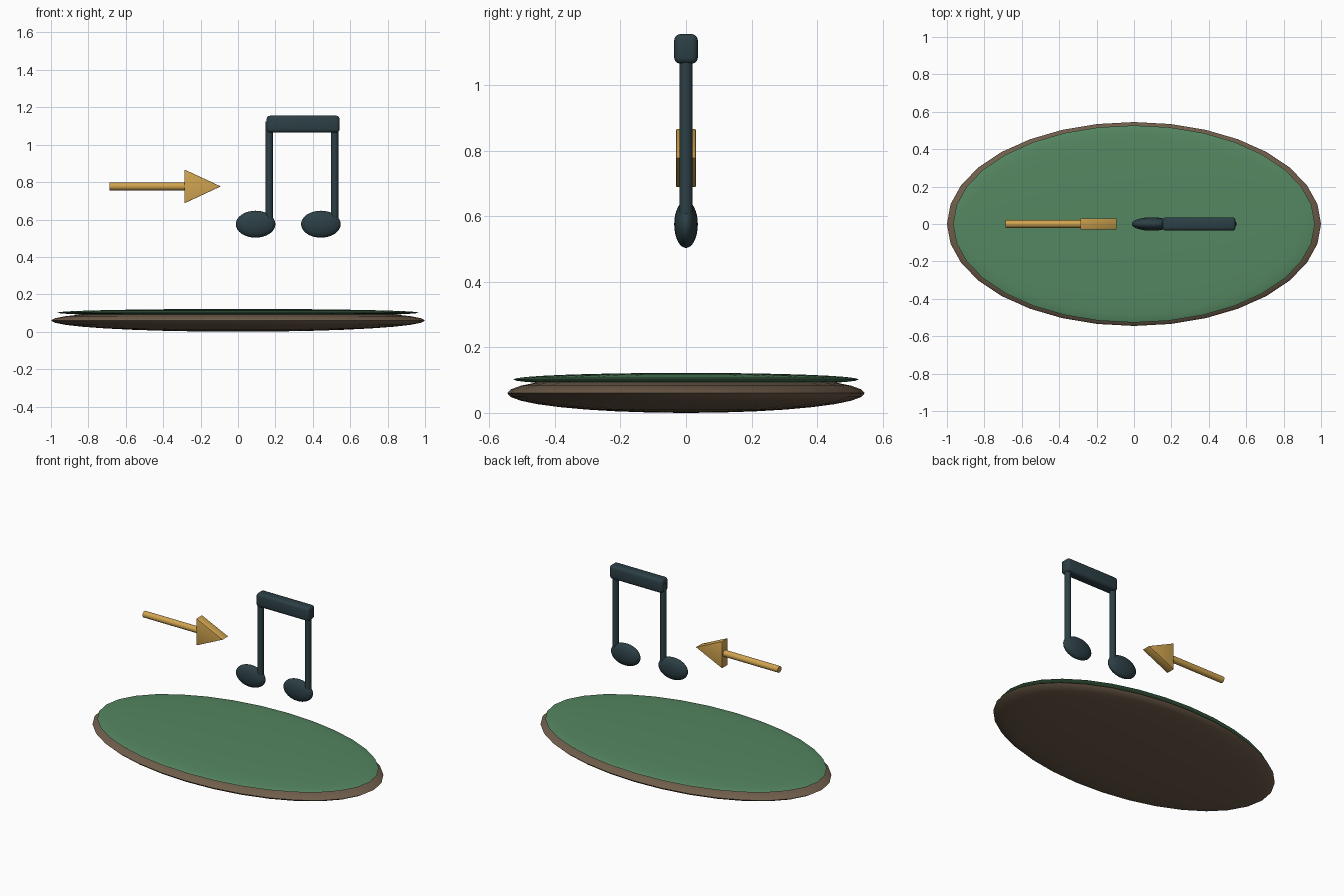
import bpy
import bmesh
from math import radians

if "Cube" in bpy.data.objects:
    bpy.data.objects.remove(bpy.data.objects["Cube"])


def material(name, rgb):
    m = bpy.data.materials.new(name)
    m.diffuse_color = (*rgb, 1)
    m.use_nodes = True
    m.node_tree.nodes["Principled BSDF"].inputs["Base Color"].default_value = m.diffuse_color
    return m


brown = material("brown", (0.16, 0.11, 0.07))
green = material("green", (0.09, 0.24, 0.12))
slate = material("slate", (0.025, 0.05, 0.06))
gold = material("gold", (0.63, 0.37, 0.08))


def finish(obj, name, mat, bevel=0, segments=3):
    obj.name = name
    obj.data.materials.append(mat)
    bpy.ops.object.select_all(action='DESELECT')
    obj.select_set(True)
    bpy.context.view_layer.objects.active = obj
    bpy.ops.object.transform_apply(location=False, rotation=True, scale=True)
    if bevel:
        b = obj.modifiers.new("bevel", 'BEVEL')
        b.width, b.segments = bevel, segments
        bpy.ops.object.modifier_apply(modifier=b.name)
    bpy.ops.object.shade_smooth_by_angle(angle=radians(35))
    return obj


def ellipsoid(name, loc, radii, mat):
    bpy.ops.mesh.primitive_uv_sphere_add(segments=32, ring_count=16, radius=1, location=loc)
    bpy.context.object.scale = radii
    finish(bpy.context.object, name, mat)


def rod(name, loc, radius, length, mat, rot=(0, 0, 0)):
    bpy.ops.mesh.primitive_cylinder_add(vertices=16, radius=radius, depth=length,
                                        location=loc, rotation=rot)
    finish(bpy.context.object, name, mat)


# Oval base with a thin green top
ellipsoid("base", (0, 0, 0.06), (1.0, 0.545, 0.06), brown)
ellipsoid("base_top", (0, 0, 0.102), (0.967, 0.527, 0.02), green)

# Pair of notes: heads and stems
for side, x in (("left", 0.094), ("right", 0.443)):
    ellipsoid(f"note_head_{side}", (x, 0, 0.575), (0.106, 0.036, 0.072), slate)
    rod(f"note_stem_{side}", (x + 0.073, 0, 0.85), 0.02, 0.55, slate)

# Beam joining the stems
bpy.ops.mesh.primitive_cube_add(size=1, location=(0.348, 0, 1.11))
bpy.context.object.scale = (0.39, 0.072, 0.09)
finish(bpy.context.object, "note_beam", slate, 0.018)

# Arrow shaft
rod("arrow_shaft", (-0.483, 0, 0.777), 0.021, 0.41, gold, (0, radians(90), 0))

# Arrow head: extruded triangle
mesh = bpy.data.meshes.new("arrow_head")
bm = bmesh.new()
outline = [(-0.286, 0.687), (-0.092, 0.777), (-0.286, 0.867)]
face = bm.faces.new([bm.verts.new((x, -0.03, z)) for x, z in outline])
ext = bmesh.ops.extrude_face_region(bm, geom=[face])
bmesh.ops.translate(bm, vec=(0, 0.06, 0),
                    verts=[v for v in ext["geom"] if isinstance(v, bmesh.types.BMVert)])
bmesh.ops.recalc_face_normals(bm, faces=bm.faces)
bm.to_mesh(mesh)
bm.free()
head = bpy.data.objects.new("arrow_head", mesh)
bpy.context.collection.objects.link(head)
finish(head, "arrow_head", gold, 0.003, 2)
